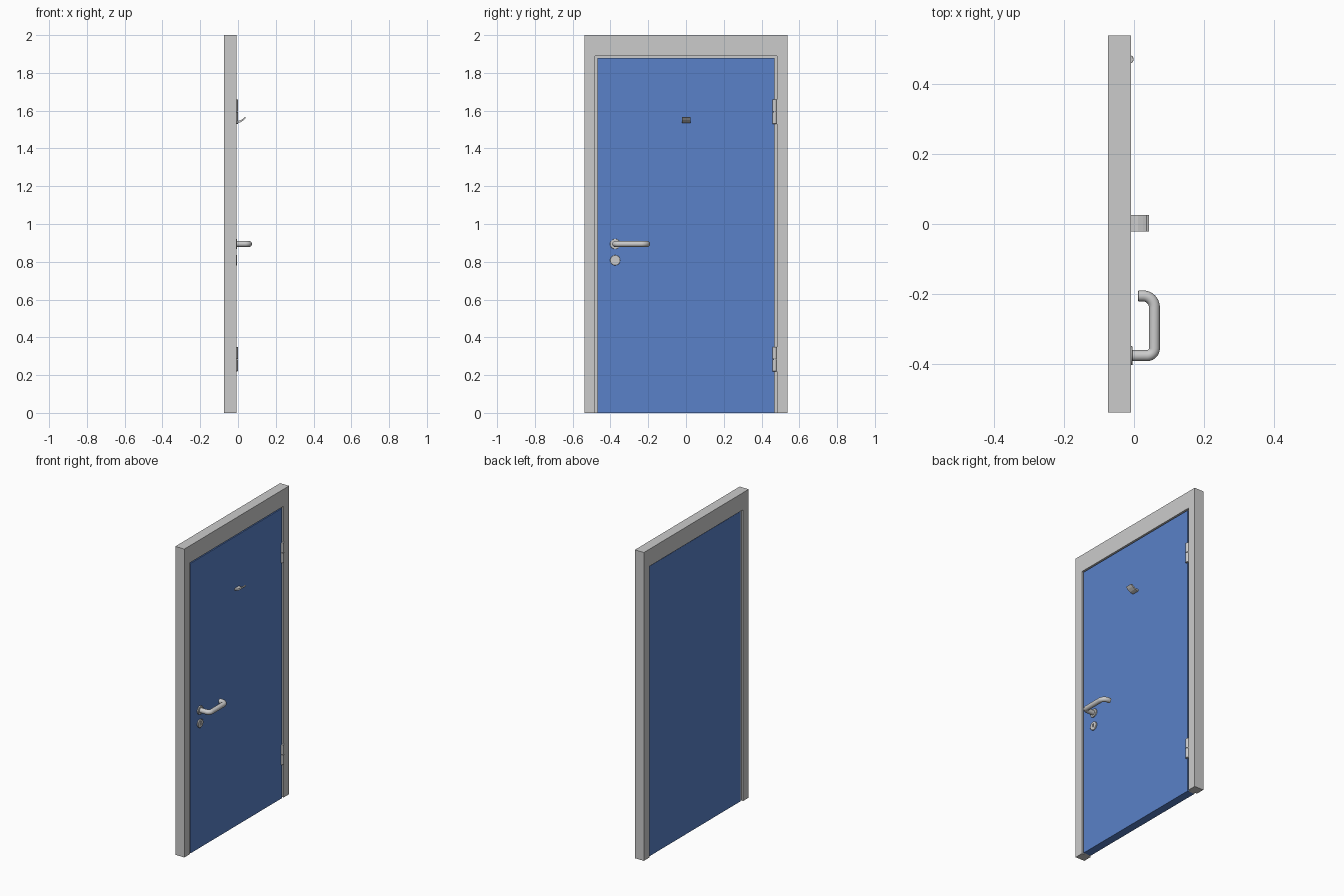
import bpy, bmesh, math
from mathutils import Vector

if "Cube" in bpy.data.objects:
    bpy.data.objects.remove(bpy.data.objects["Cube"])

BACK, FRONT = -0.074, -0.009      # frame depth
blue = bpy.data.materials.new("door_blue")
blue.diffuse_color = (0.10, 0.22, 0.58, 1)
blue.use_nodes = True
blue.node_tree.nodes["Principled BSDF"].inputs["Base Color"].default_value = blue.diffuse_color


def add_mesh(name, bm, mat=None, smooth=False):
    bmesh.ops.recalc_face_normals(bm, faces=bm.faces)
    me = bpy.data.meshes.new(name)
    bm.to_mesh(me)
    bm.free()
    ob = bpy.data.objects.new(name, me)
    bpy.context.collection.objects.link(ob)
    if mat:
        me.materials.append(mat)
    if smooth:
        activate(ob)
        bpy.ops.object.shade_smooth_by_angle(angle=math.radians(35))
    return ob


def activate(ob):
    bpy.ops.object.select_all(action='DESELECT')
    ob.select_set(True)
    bpy.context.view_layer.objects.active = ob


def prism(name, pts, shift, **kw):
    """Extrude a closed outline of 3D points by a vector."""
    bm = bmesh.new()
    face = bm.faces.new([bm.verts.new(p) for p in pts])
    ext = bmesh.ops.extrude_face_region(bm, geom=[face])
    verts = [g for g in ext["geom"] if isinstance(g, bmesh.types.BMVert)]
    bmesh.ops.translate(bm, verts=verts, vec=shift)
    return add_mesh(name, bm, **kw)


def arch(name, out, out_top, inn, inn_top, x0, x1):
    yz = [(-out, 0), (-out, out_top), (out, out_top), (out, 0),
          (inn, 0), (inn, inn_top), (-inn, inn_top), (-inn, 0)]
    return prism(name, [(x0, y, z) for y, z in yz], (x1 - x0, 0, 0))


def cylinder(name, r, base, axis, length, n=32, bevel=0.0, **kw):
    """Cylinder from a base point along x or z."""
    b = Vector(base)
    pts = []
    for i in range(n):
        a = 2 * math.pi * i / n
        c, s = r * math.cos(a), r * math.sin(a)
        pts.append(b + (Vector((0, c, s)) if axis == 'x' else Vector((c, s, 0))))
    ob = prism(name, pts, (length, 0, 0) if axis == 'x' else (0, 0, length), **kw)
    if bevel:
        m = ob.modifiers.new("edge", 'BEVEL')
        m.width, m.segments = bevel, 2
    return ob


# Frame, seal strip in the rebate, and door leaf
arch("door_frame", 0.537, 2.0, 0.481, 1.889, BACK, FRONT)
arch("door_seal", 0.481, 1.889, 0.468, 1.879, -0.060, -0.022)
prism("door_leaf", [(-0.064, y, z) for y, z in
                    [(-0.469, 0), (0.469, 0), (0.469, 1.88), (-0.469, 1.88)]],
      (0.052, 0, 0), mat=blue)

# Hinges: two knuckles and a leaf each
for tag, z in (("lower", 0.22), ("upper", 1.53)):
    for i in range(2):
        cylinder(f"{tag}_hinge_knuckle_{i + 1}", 0.0125, (-0.0135, 0.469, z + i * 0.0655),
                 'z', 0.0635, n=24, bevel=0.0015, smooth=True)
    prism(f"{tag}_hinge_leaf", [(-0.016, y, z + h) for y, h in
                                [(0.466, 0), (0.481, 0), (0.481, 0.129), (0.466, 0.129)]],
          (0.008, 0, 0))

# Coat hook: curved plate
hook = [(-0.013, 1.535), (0.000, 1.535), (0.014, 1.539), (0.031, 1.550), (0.043, 1.563),
        (0.036, 1.566), (0.025, 1.557), (0.012, 1.548), (0.000, 1.546), (-0.013, 1.546)]
prism("coat_hook", [(x, -0.021, z) for x, z in hook], (0, 0.046, 0))

# Rosettes behind the handle and around the keyhole
HY, HZ = -0.375, 0.894
cylinder("handle_rosette", 0.027, (-0.014, HY, HZ), 'x', 0.010, bevel=0.002, smooth=True)
plate = cylinder("key_rosette", 0.027, (-0.014, HY, 0.808), 'x', 0.010, bevel=0.002, smooth=True)
cutters = [cylinder("keyhole_round_cutter", 0.0055, (-0.011, HY, 0.816), 'x', 0.02, n=16),
           prism("keyhole_slot_cutter", [(-0.0111, HY + a, 0.808 + h) for a, h in
                 [(-0.003, -0.009), (0.003, -0.009), (0.003, 0.008), (-0.003, 0.008)]],
                 (0.02, 0, 0))]
for c in cutters:
    m = plate.modifiers.new("keyhole", 'BOOLEAN')
    m.object, m.operation, m.solver = c, 'DIFFERENCE', 'EXACT'
activate(plate)
for m in list(plate.modifiers):
    bpy.ops.object.modifier_apply(modifier=m.name)
for c in cutters:
    bpy.data.objects.remove(c)

# Lever handle: round tube bent back towards the door
BAR, TAIL, R = 0.058, -0.205, 0.0157


def bend(cx, cy, r, a0, a1, n=10):
    steps = [math.radians(a0 + (a1 - a0) * i / n) for i in range(n + 1)]
    return [(cx + r * math.cos(a), cy + r * math.sin(a)) for a in steps]


path = [(-0.012, HY)]
path += bend(BAR - 0.021, HY + 0.021, 0.021, -90, 0)
path += bend(BAR - 0.032, TAIL - 0.032, 0.032, 0, 90)
path += [(0.013, TAIL), (0.012, TAIL)]
cu = bpy.data.curves.new("lever_handle", 'CURVE')
cu.dimensions = '3D'
cu.bevel_depth, cu.bevel_resolution, cu.use_fill_caps = R, 6, True
sp = cu.splines.new('POLY')
sp.points.add(len(path) - 1)
for p, (x, y) in zip(sp.points, path):
    p.co = (x, y, HZ, 1)
sp.points[-1].radius = 0.88       # softened tip
lever = bpy.data.objects.new("lever_handle", cu)
bpy.context.collection.objects.link(lever)
activate(lever)
bpy.ops.object.convert(target='MESH')
bpy.ops.object.shade_smooth_by_angle(angle=math.radians(40))
